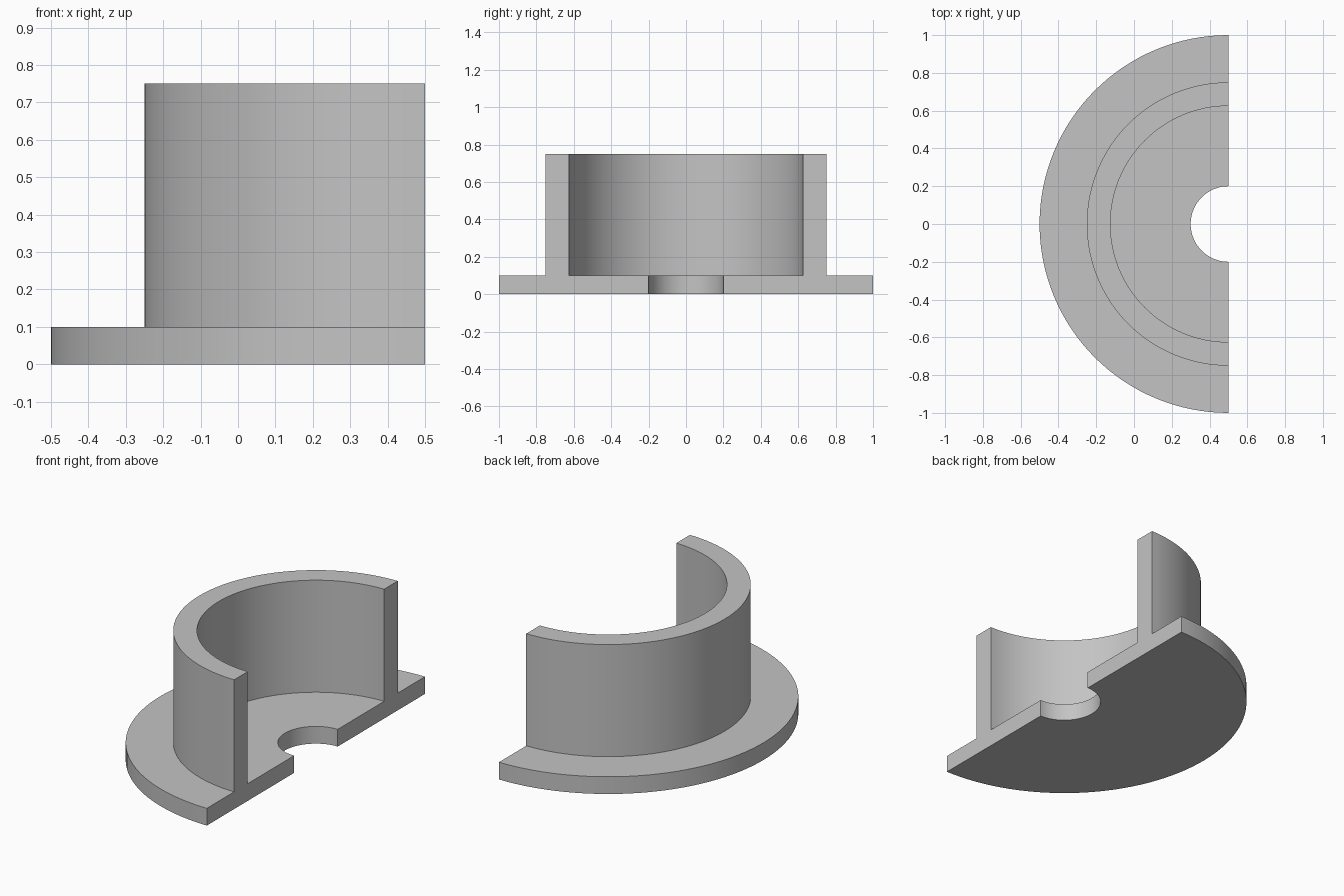
import bpy
import bmesh
from math import pi, cos, sin, radians

cube = bpy.data.objects.get("Cube")
if cube:
    bpy.data.objects.remove(cube, do_unlink=True)

# Dimensions of the half collar
AXIS_X = 0.5
HOLE_R, INNER_R, OUTER_R, FLANGE_R = 0.2, 0.625, 0.75, 1.0
FLANGE_H, WALL_H = 0.1, 0.75
STEPS = 64

# Single flat colour
grey = bpy.data.materials.new("plain grey")
grey.use_nodes = True
colour = (0.55, 0.55, 0.55, 1)
grey.diffuse_color = colour
grey.node_tree.nodes["Principled BSDF"].inputs["Base Color"].default_value = colour

# Cross-section (radius, height): flange plate with an upright wall
profile = [
    (HOLE_R, 0), (FLANGE_R, 0), (FLANGE_R, FLANGE_H), (OUTER_R, FLANGE_H),
    (OUTER_R, WALL_H), (INNER_R, WALL_H), (INNER_R, FLANGE_H), (HOLE_R, FLANGE_H),
]

# Sweep the section through half a turn
bm = bmesh.new()
rings = []
for i in range(STEPS + 1):
    a = pi / 2 + pi * i / STEPS
    rings.append([bm.verts.new((AXIS_X + r * cos(a), r * sin(a), z)) for r, z in profile])
count = len(profile)
for a, b in zip(rings, rings[1:]):
    for j in range(count):
        k = (j + 1) % count
        bm.faces.new((a[j], a[k], b[k], b[j]))

# Flat cut faces at both ends
bm.faces.new(rings[0])
bm.faces.new(rings[-1])
bmesh.ops.recalc_face_normals(bm, faces=bm.faces)

mesh = bpy.data.meshes.new("half_flanged_collar")
bm.to_mesh(mesh)
bm.free()
mesh.materials.append(grey)
collar = bpy.data.objects.new("half_flanged_collar", mesh)
bpy.context.collection.objects.link(collar)

# Smooth curved walls, sharp rims
bpy.ops.object.select_all(action="DESELECT")
collar.select_set(True)
bpy.context.view_layer.objects.active = collar
bpy.ops.object.shade_smooth_by_angle(angle=radians(30))
